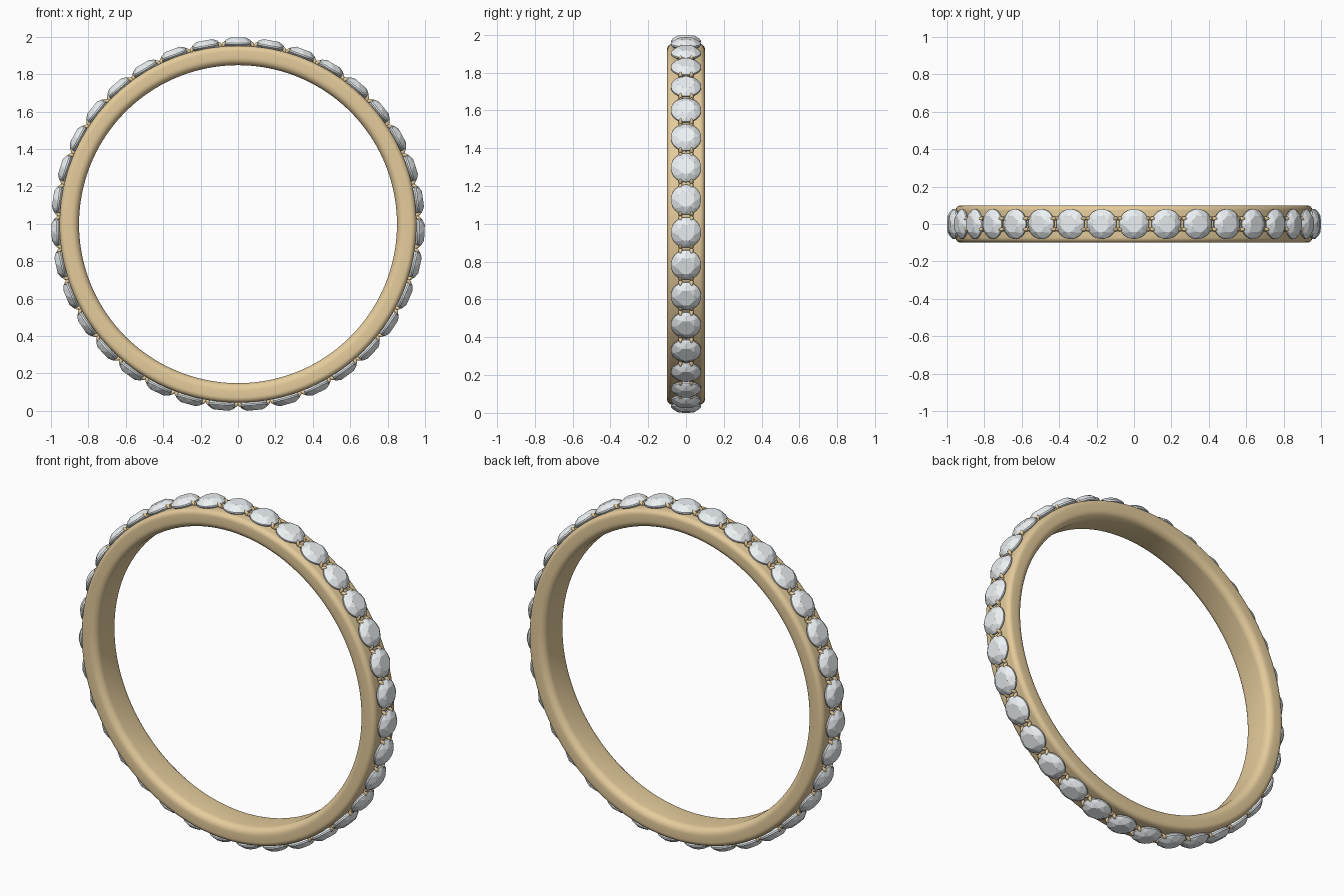
import bpy, bmesh
from math import sin, cos, pi
from mathutils import Matrix, Vector

if "Cube" in bpy.data.objects:
    bpy.data.objects.remove(bpy.data.objects["Cube"])

STONES = 35
CENTRE = Matrix.Translation((0, 0, 0.998))


def material(name, colour):
    m = bpy.data.materials.new(name)
    m.diffuse_color = colour
    m.use_nodes = True
    m.node_tree.nodes["Principled BSDF"].inputs["Base Color"].default_value = m.diffuse_color
    return m


gold = material("gold", (0.78, 0.60, 0.33, 1))
crystal = material("crystal", (0.84, 0.88, 0.90, 1))


def finish(bm, name, mat, smooth):
    bmesh.ops.recalc_face_normals(bm, faces=bm.faces)
    for f in bm.faces:
        f.smooth = smooth
    me = bpy.data.meshes.new(name)
    bm.to_mesh(me)
    bm.free()
    me.materials.append(mat)
    ob = bpy.data.objects.new(name, me)
    bpy.context.collection.objects.link(ob)
    return ob


def spin(i):
    # frame on the ring: local z points outward, local x runs along the band
    return CENTRE @ Matrix.Rotation(2 * pi * i / STONES, 4, 'Y')


def ring(radius, z, n, offset=0.0):
    return [Vector((radius * cos(2 * pi * (k + offset) / n),
                    radius * sin(2 * pi * (k + offset) / n), z)) for k in range(n)]


# Band: rounded rectangle section swept round the ring
def arc(y, r, rad, start):
    return [(y + rad * cos(start + pi / 2 * k / 6), r + rad * sin(start + pi / 2 * k / 6))
            for k in range(7)]


section = (arc(0.072, 0.926, 0.028, 0) + arc(-0.072, 0.926, 0.028, pi / 2)
           + arc(-0.06, 0.89, 0.04, pi) + arc(0.06, 0.89, 0.04, 1.5 * pi))
bm = bmesh.new()
steps = 160
loops = [[bm.verts.new(CENTRE @ Vector((r * sin(2 * pi * s / steps), y, r * cos(2 * pi * s / steps))))
          for y, r in section] for s in range(steps)]
n = len(section)
for s in range(steps):
    a, b = loops[s], loops[(s + 1) % steps]
    for k in range(n):
        bm.faces.new((a[k], a[(k + 1) % n], b[(k + 1) % n], b[k]))
finish(bm, "band", gold, True)

# Stones: faceted brilliants made as hulls of table, crown, girdle and culet
bm = bmesh.new()
for i in range(STONES):
    pts = (ring(0.045, 0.998, 8, 0.5) + ring(0.0665, 0.985, 8)
           + ring(0.08, 0.970, 32) + ring(0.08, 0.962, 32) + [Vector((0, 0, 0.90))])
    verts = [bm.verts.new(spin(i) @ p) for p in pts]
    bmesh.ops.convex_hull(bm, input=verts)
bmesh.ops.dissolve_limit(bm, angle_limit=0.01, verts=bm.verts, edges=bm.edges)
finish(bm, "stones", crystal, False)

# Prongs: pairs of small claws leaning over the stones at each gap
bm = bmesh.new()
for i in range(STONES):
    for y in (-0.029, 0.029):
        for side in (-1, 1):
            m = (spin(i + 0.5) @ Matrix.Translation((side * 0.010, y, 0.964))
                 @ Matrix.Rotation(side * 0.7, 4, 'Y') @ Matrix.Diagonal((0.0105, 0.0105, 0.020, 1)))
            bmesh.ops.create_uvsphere(bm, u_segments=10, v_segments=8, radius=1, matrix=m)
finish(bm, "prongs", gold, True)
